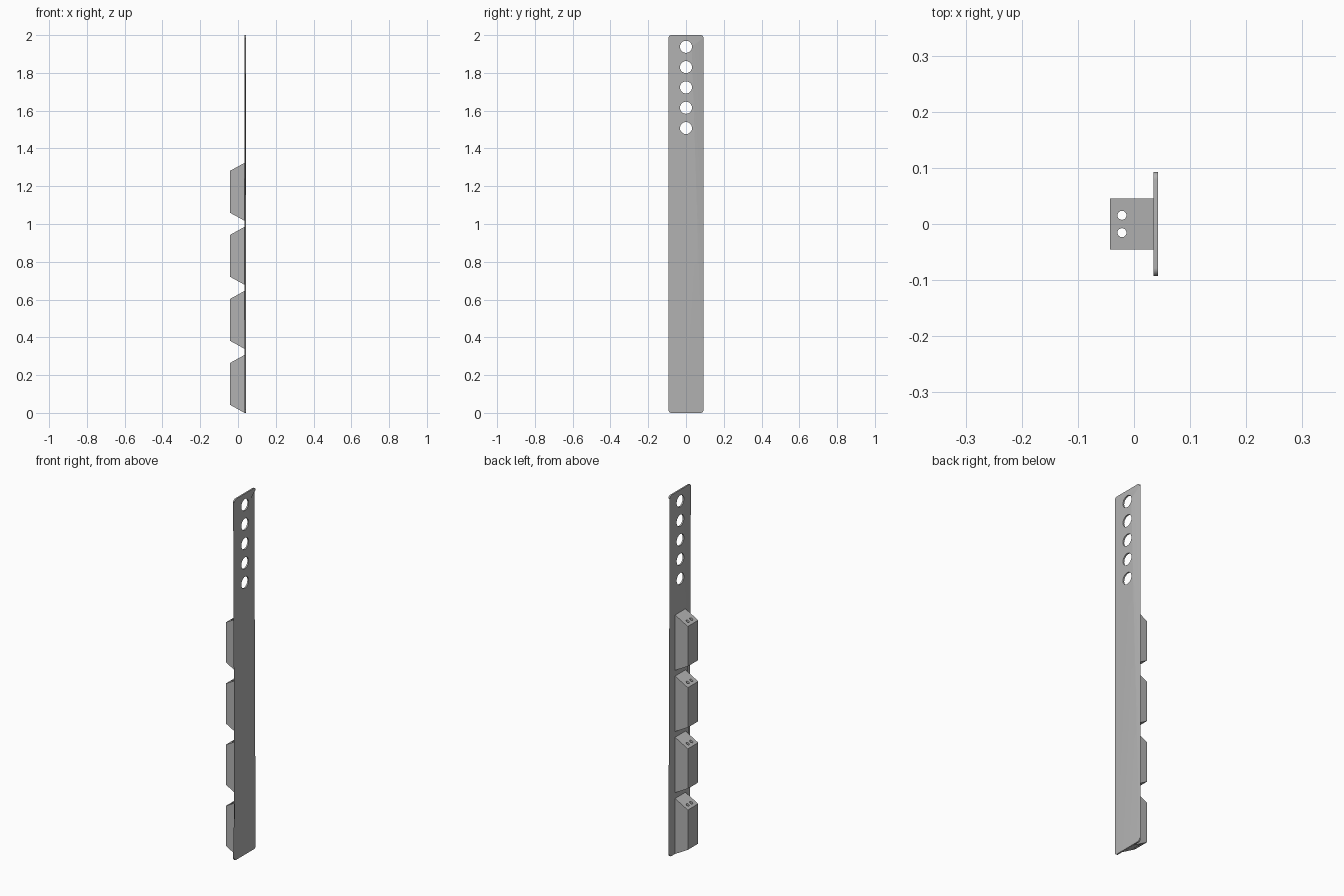
import bpy, bmesh
from math import sin, cos, pi, radians
from mathutils import Vector

default = bpy.data.objects.get("Cube")
if default:
    bpy.data.objects.remove(default, do_unlink=True)

grey = bpy.data.materials.new("grey_metal")
grey.use_nodes = True
colour = (0.45, 0.45, 0.45, 1)
grey.diffuse_color = colour
grey.node_tree.nodes["Principled BSDF"].inputs["Base Color"].default_value = colour


def arc(cx, cy, r, start, end, steps):
    angles = [start + (end - start) * i / steps for i in range(steps + 1)]
    return [(cx + r * cos(a), cy + r * sin(a)) for a in angles]


def circle(cx, cy, r, sides=32):
    return arc(cx, cy, r, 0, 2 * pi, sides)[:-1]


def rounded_rect(x0, y0, x1, y1, r):
    corners = [(x1 - r, y1 - r), (x0 + r, y1 - r), (x0 + r, y0 + r), (x1 - r, y0 + r)]
    return [p for i, (cx, cy) in enumerate(corners)
            for p in arc(cx, cy, r, i * pi / 2, (i + 1) * pi / 2, 6)]


def sheet(name, loops, half, place):
    """Extrude an outline with holes, then move each vertex with place()."""
    curve = bpy.data.curves.new(name, "CURVE")
    curve.dimensions = "2D"
    curve.fill_mode = "BOTH"
    curve.extrude = half
    for loop in loops:
        spline = curve.splines.new("POLY")
        spline.points.add(len(loop) - 1)
        for point, (x, y) in zip(spline.points, loop):
            point.co = (x, y, 0, 1)
        spline.use_cyclic_u = True
    temp = bpy.data.objects.new(name, curve)
    bpy.context.collection.objects.link(temp)
    bpy.context.view_layer.update()
    graph = bpy.context.evaluated_depsgraph_get()
    mesh = bpy.data.meshes.new_from_object(temp.evaluated_get(graph))
    bpy.data.objects.remove(temp, do_unlink=True)

    bm = bmesh.new()
    bm.from_mesh(mesh)
    bmesh.ops.remove_doubles(bm, verts=bm.verts, dist=1e-5)
    for v in bm.verts:
        v.co = place(v.co)
    bmesh.ops.dissolve_limit(bm, angle_limit=radians(0.5), verts=bm.verts, edges=bm.edges)
    bmesh.ops.recalc_face_normals(bm, faces=bm.faces)
    bm.to_mesh(mesh)
    bm.free()
    mesh.name = name
    mesh.materials.clear()
    mesh.materials.append(grey)
    obj = bpy.data.objects.new(name, mesh)
    bpy.context.collection.objects.link(obj)
    bpy.ops.object.select_all(action="DESELECT")
    obj.select_set(True)
    bpy.context.view_layer.objects.active = obj
    bpy.ops.object.shade_smooth_by_angle(angle=radians(30))
    return obj


# Upright plate with rounded corners and a row of round holes
BACK, FRONT, OUTER = 0.043, 0.035, -0.043
thick = BACK - FRONT
holes = [circle(0, 1.938 - 0.1075 * i, 0.032) for i in range(5)]
sheet("mounting_plate", [rounded_rect(-0.0925, 0, 0.0925, 2, 0.014)] + holes, thick / 2,
      lambda c: Vector((FRONT + thick / 2 + c.z, c.x, c.y)))

# Blocks with sloped ends, each with two bores running lengthwise
HALF, SLOPE = 0.1535, 0.043


def slope_ends(c):
    inset = SLOPE * (FRONT - c.x) / (FRONT - OUTER)
    return Vector((c.x, c.y, c.z + (-inset if c.z > 0 else inset)))


outline = [(OUTER, -0.0455), (FRONT, -0.0455), (FRONT, 0.0455), (OUTER, 0.0455)]
bores = [circle(-0.0215, y, 0.008, 24) for y in (-0.0155, 0.0155)]
for i in range(4):
    block = sheet(f"block_{i + 1}", [outline] + bores, HALF, slope_ends)
    block.location.z = HALF + 0.339 * i
